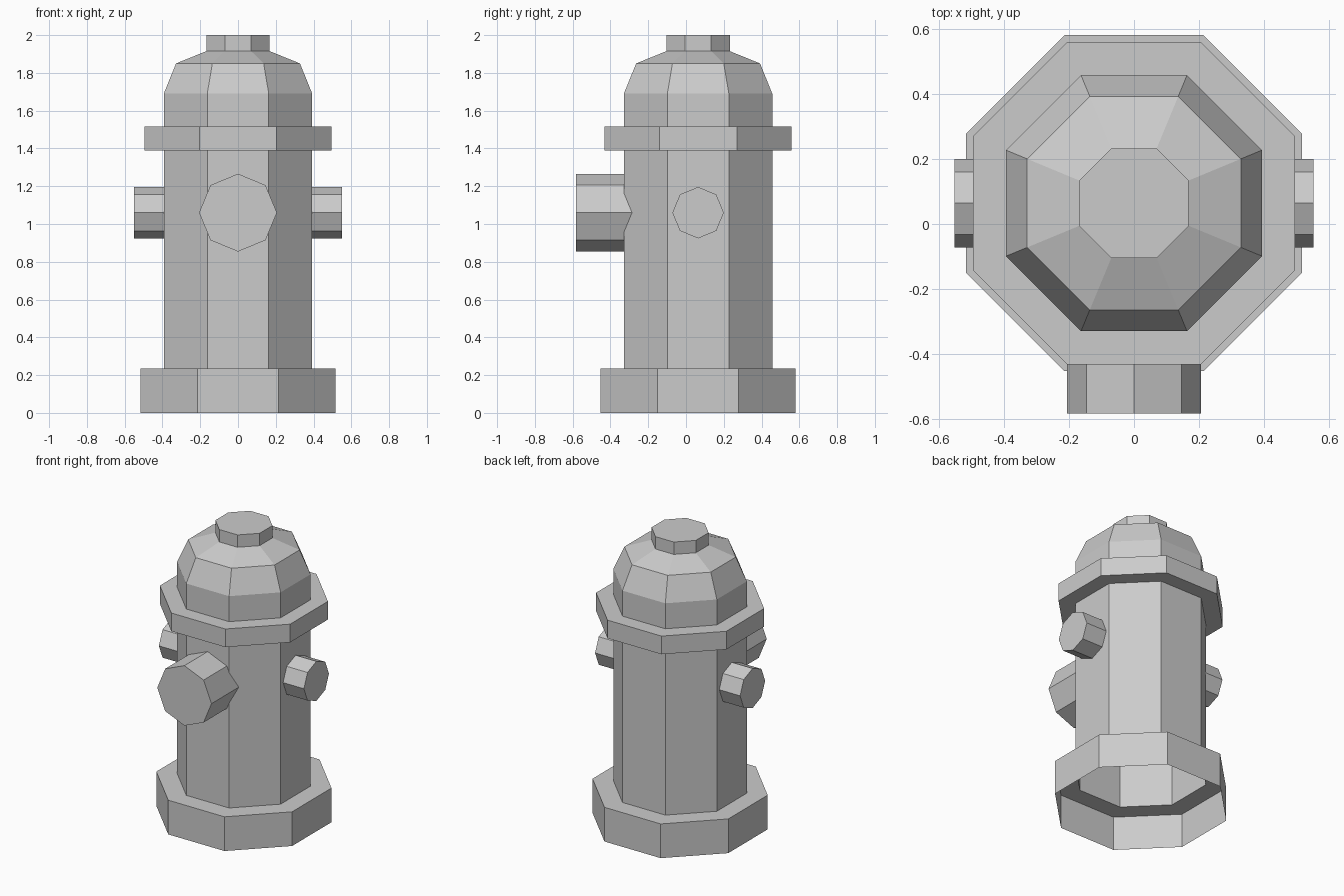
import bpy
import bmesh
from math import cos, sin, pi, radians
from mathutils import Matrix, Vector

CENTRE_Y = 0.064     # axis of the barrel
BODY = 0.393         # barrel half-width across flats
NOZZLE_Z = 1.06

cube = bpy.data.objects.get("Cube")
if cube:
    bpy.data.objects.remove(cube, do_unlink=True)

grey = bpy.data.materials.new("plain grey")
grey.use_nodes = True
grey.diffuse_color = (0.6, 0.6, 0.6, 1)
grey.node_tree.nodes["Principled BSDF"].inputs["Base Color"].default_value = grey.diffuse_color


def finish(name, bm):
    bmesh.ops.recalc_face_normals(bm, faces=bm.faces[:])
    mesh = bpy.data.meshes.new(name)
    bm.to_mesh(mesh)
    bm.free()
    mesh.materials.append(grey)
    obj = bpy.data.objects.new(name, mesh)
    bpy.context.collection.objects.link(obj)
    return obj


def bridge(bm, a, b):
    for i in range(8):
        j = (i + 1) % 8
        bm.faces.new((a[i], a[j], b[j], b[i]))


def octagon_shell(name, profile):
    """Stack octagons of (half-width, height); open below, closed on top."""
    bm = bmesh.new()
    rings = []
    for half, z in profile:
        r = half / cos(pi / 8)
        rings.append([bm.verts.new((r * cos((i + 0.5) * pi / 4),
                                    CENTRE_Y + r * sin((i + 0.5) * pi / 4), z))
                      for i in range(8)])
    for a, b in zip(rings, rings[1:]):
        bridge(bm, a, b)
    bm.faces.new(rings[-1])
    return finish(name, bm)


def nozzle(name, radius, reach, turn):
    """Octagonal outlet whose open inner end follows the barrel's faces."""
    bm = bmesh.new()
    inner, outer = [], []
    for i in range(8):
        x, z = radius * cos(i * pi / 4), radius * sin(i * pi / 4)
        wall = min(BODY, BODY * 2 ** 0.5 - abs(x))
        inner.append(bm.verts.new((x, -wall, z)))
        outer.append(bm.verts.new((x, -reach, z)))
    bridge(bm, inner, outer)
    bm.faces.new(outer)
    bm.transform(Matrix.Translation(Vector((0, CENTRE_Y, NOZZLE_Z)))
                 @ Matrix.Rotation(radians(turn), 4, 'Z'))
    return finish(name, bm)


# Hollow body: base, barrel, flange, dome and top nut
octagon_shell("hydrant_body", [
    (0.516, 0), (0.516, 0.235), (BODY, 0.235),
    (BODY, 1.39), (0.495, 1.39), (0.495, 1.515), (BODY, 1.515),
    (BODY, 1.69), (0.328, 1.85), (0.168, 1.915), (0.168, 2.0)])

# Outlets: one large in front, a small one on each side
nozzle("front_outlet", 0.206, 0.646, 0)
nozzle("left_outlet", 0.136, 0.551, 90)
nozzle("right_outlet", 0.136, 0.551, -90)
